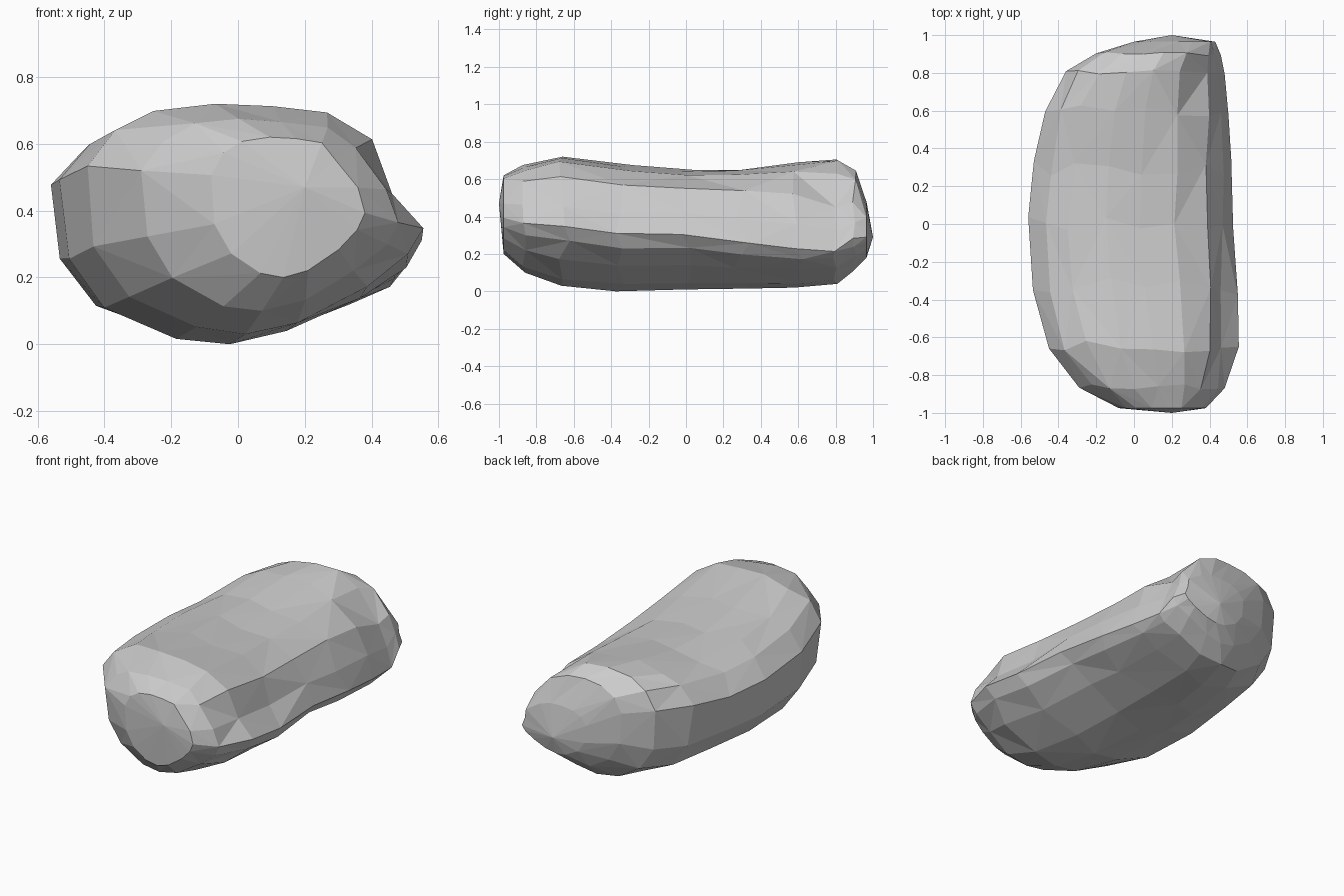
import bpy, bmesh, random

if "Cube" in bpy.data.objects:
    bpy.data.objects.remove(bpy.data.objects["Cube"])

random.seed(4)

# Rock cross-section, normalised to its width and height, anticlockwise from the right ridge
profile = [(1, .46), (.955, .64), (.87, .84), (.72, .96), (.55, .99), (.38, 1),
           (.2, .97), (.08, .89), (0, .73), (.02, .38), (.13, .17), (.32, .03),
           (.47, 0), (.63, .05), (.83, .2), (.95, .34)]

# Sections from front to back: y, left, right, bottom, top
stations = [(-.975, -.08, .38, .20, .62),
            (-.86, -.29, .48, .10, .675),
            (-.65, -.45, .555, .03, .72),
            (-.33, -.535, .55, 0, .675),
            (0, -.56, .525, .01, .65),
            (.3, -.53, .515, .015, .65),
            (.6, -.47, .50, .02, .69),
            (.8, -.36, .48, .04, .705),
            (.9, -.20, .46, .11, .65),
            (.965, 0, .43, .18, .48)]

bm = bmesh.new()
rings = []
for i, (y, x0, x1, z0, z1) in enumerate(stations):
    inner = 0 < i < len(stations) - 1
    ring = []
    for j, (u, v) in enumerate(profile):
        x = x0 + (x1 - x0) * u
        z = z0 + (z1 - z0) * v
        # the right-hand ridge sinks towards the back
        fade = min(1, (1 - y) / .2)
        z -= .18 * max(0, y) * u * (1 - abs(2 * v - 1)) * fade
        # the right shoulder drops and widens towards the back
        if j in (1, 2, 3):
            z -= (.15, .35, .15)[j - 1] * max(0, y - .5) * fade
        if j == 2:
            x += .03 * y
        # shallow notch under the front right shoulder
        if j == 1 and i in (2, 3):
            x -= .05
            z -= .02
        # staggered sections and slight unevenness give irregular facets
        dy = 0
        if inner:
            step = min(y - stations[i - 1][0], stations[i + 1][0] - y)
            dy = step * random.uniform(-.15, .15)
            if 0 < u < 1 and 0 < v < 1:
                x += random.uniform(-.008, .008)
                z += random.uniform(-.006, .006)
        ring.append(bm.verts.new((x, y + dy, z)))
    rings.append(ring)

# Triangulated skin between sections
n = len(profile)
for i, (a, b) in enumerate(zip(rings, rings[1:])):
    for j in range(n):
        k = (j + 1) % n
        if (i + j) % 2:
            tris = ((a[j], a[k], b[k]), (a[j], b[k], b[j]))
        else:
            tris = ((a[j], a[k], b[j]), (a[k], b[k], b[j]))
        for t in tris:
            bm.faces.new(t)

# Pointed end caps
for ring, tip in ((rings[0], (.2, -1, .47)), (rings[-1], (.2, 1, .29))):
    c = bm.verts.new(tip)
    for j in range(n):
        bm.faces.new((ring[j], ring[(j + 1) % n], c))

bmesh.ops.recalc_face_normals(bm, faces=bm.faces)
mesh = bpy.data.meshes.new("rock")
bm.to_mesh(mesh)
bm.free()
rock = bpy.data.objects.new("rock", mesh)
bpy.context.collection.objects.link(rock)
